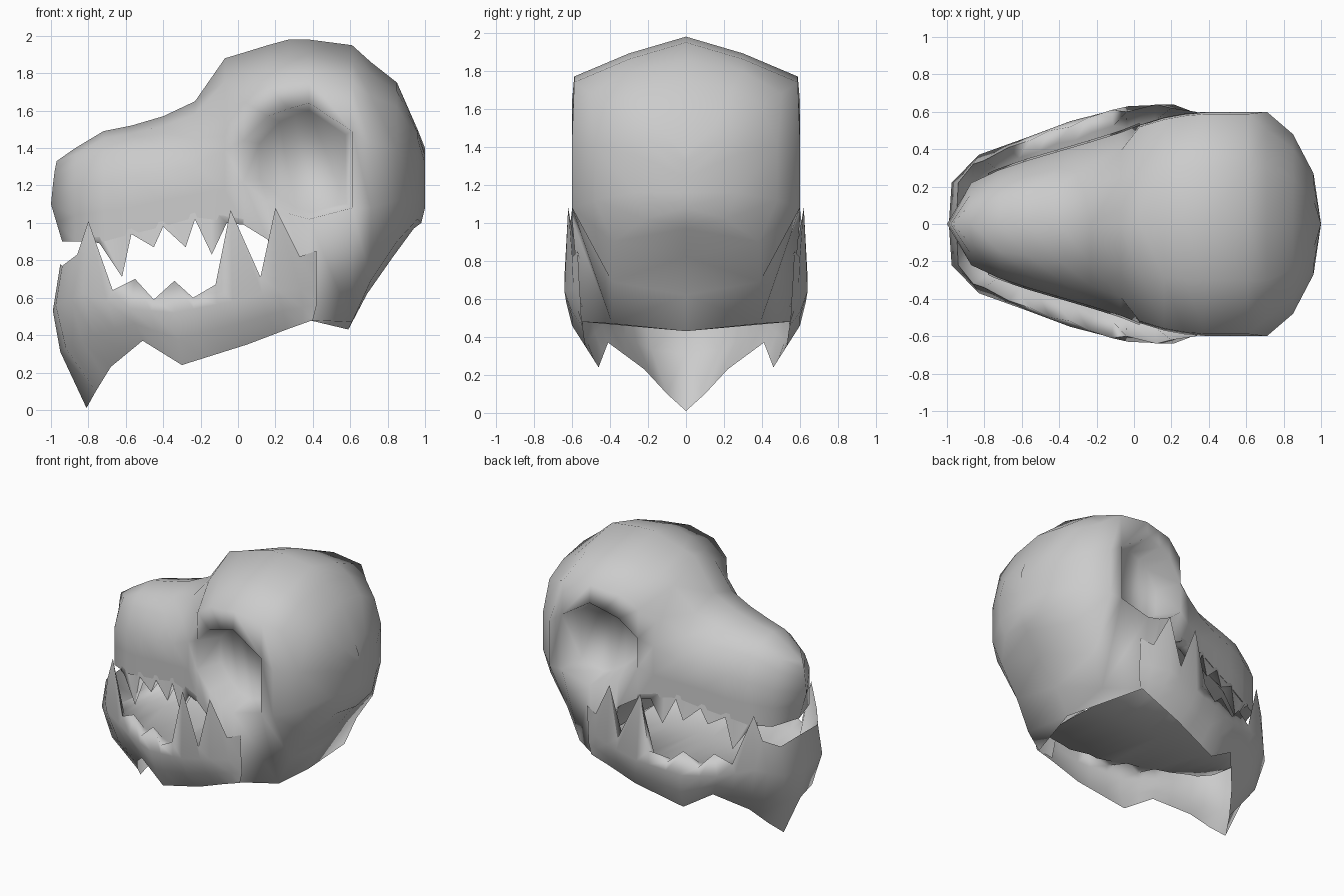
import bpy, bmesh, math
from mathutils import Vector

cube = bpy.data.objects.get("Cube")
if cube:
    bpy.data.objects.remove(cube)

bone = bpy.data.materials.new("bone_grey")
bone.use_nodes = True
COLOUR = (0.6, 0.6, 0.6, 1)
bone.diffuse_color = COLOUR
bone.node_tree.nodes["Principled BSDF"].inputs["Base Color"].default_value = COLOUR


def finish(bm, name, angle=180):
    """Turn a half mesh (y >= 0) into a mirrored, smooth object."""
    mesh = bpy.data.meshes.new(name)
    bm.to_mesh(mesh)
    bm.free()
    mesh.materials.append(bone)
    obj = bpy.data.objects.new(name, mesh)
    bpy.context.collection.objects.link(obj)
    mirror = obj.modifiers.new("mirror", 'MIRROR')
    mirror.use_axis = (False, True, False)
    mirror.merge_threshold = 0.002
    bpy.ops.object.select_all(action='DESELECT')
    obj.select_set(True)
    bpy.context.view_layer.objects.active = obj
    bpy.ops.object.shade_smooth_by_angle(angle=math.radians(angle))


def loft(bm, columns):
    """Join neighbouring columns of points; columns run top to bottom."""
    grid = [[bm.verts.new(p) for p in col] for col in columns]
    faces = {}
    for i in range(len(grid) - 1):
        a, b = grid[i], grid[i + 1]
        for j in range(max(len(a), len(b)) - 1):
            loop = [c[k] for c, k in ((a, j), (b, j), (b, j + 1), (a, j + 1)) if k < len(c)]
            if len(loop) > 2:
                faces[i, j] = bm.faces.new(loop)
    return faces


def sample(table, x):
    """Interpolate a list of (key, point, point, ...) rows at key x."""
    for a, b in zip(table, table[1:]):
        if x <= b[0]:
            t = (x - a[0]) / (b[0] - a[0])
            return [Vector(p).lerp(Vector(q), t) for p, q in zip(a[1:], b[1:])]


# Skull stations: x, half width, crown, shoulder, upper side, lower side, edge, underside
STATIONS = [
    (-.87, .22, 1.40, 1.30, 1.18, 1.04, .90),
    (-.72, .29, 1.49, 1.38, 1.22, 1.06, .90),
    (-.57, .34, 1.52, 1.40, 1.25, 1.08, .94),
    (-.40, .39, 1.57, 1.42, 1.27, 1.12, .98),
    (-.23, .44, 1.65, 1.45, 1.31, 1.15, 1.03),
    (-.07, .49, 1.88, 1.57, 1.39, 1.18, 1.01),
    (.03, .53, 1.91, 1.65, 1.44, 1.22, .99),
    (.16, .57, 1.95, 1.74, 1.57, 1.11, .91),
    (.27, .59, 1.98, 1.75, 1.61, 1.05, .46),
    (.38, .60, 1.98, 1.77, 1.64, 1.02, .48),
    (.61, .60, 1.95, 1.74, 1.49, 1.08, .47, .43),
    (.71, .60, 1.86, 1.68, 1.42, 1.08, .69, .62),
    (.85, .48, 1.75, 1.62, 1.40, 1.12, .90, .82),
    (.96, .27, 1.50, 1.45, 1.36, 1.16, 1.02, .97),
]


def section(x, w, crown, shoulder, upper, lower, edge, under=None):
    if x < -.1:
        slope, round_top, round_low = .35, .75, 1
    elif x < 0:
        slope, round_top, round_low = .4, .8, 1
    elif x < .65:
        slope, round_top, round_low = .42, .98, 1 if x < .2 else .92
    else:
        slope, round_top, round_low = .35, .84, .8
    if .6 < x < .8:
        round_low = .65
    pts = [(x, 0, crown), (x, w * .5, crown - (crown - shoulder) * slope),
           (x, w * round_top, shoulder), (x, w, upper), (x, w, lower),
           (x, w * round_low, edge)]
    if under:
        pts.append((x - .02, 0, under))
    return pts


nose = [(-.97, 0, 1.33), (-.98, 0, 1.28), (-.99, 0, 1.2),
        (-1, 0, 1.1), (-.97, 0, 1), (-.94, 0, .9)]
back = [(1, 0, z) for z in (1.4, 1.36, 1.32, 1.24, 1.16, 1.08)] + [(.98, 0, 1)]
bm = bmesh.new()
faces = loft(bm, [nose] + [section(*s) for s in STATIONS] + [back])

# Eye socket: sink the side faces behind the brow
bm.normal_update()
socket = [f for (i, j), f in faces.items() if j == 3 and 7 <= i <= 10]
bmesh.ops.inset_region(bm, faces=socket, thickness=.035, depth=-.18,
                       use_boundary=True, use_even_offset=True)
finish(bm, "skull")

# Palate: roof of the mouth, dropping to the throat
bm = bmesh.new()
roof = [[(s[0], s[1], s[6]), (s[0], 0, s[6])] for s in STATIONS if s[0] < .2]
loft(bm, [[nose[-1], nose[-1]]] + roof + [[(.4, .555, .56), (.4, 0, .57)]])
bmesh.ops.remove_doubles(bm, verts=bm.verts, dist=.001)
finish(bm, "palate")

# Lower jaw body: swell, middle and lower edge, from chin to hinge
JAW = [
    (-.97, (-.99, 0, .53), (-.95, 0, .31), (-.81, 0, .01)),
    (-.94, (-.975, .22, .56), (-.92, .18, .33), (-.76, .1, .1)),
    (-.8, (-.83, .37, .62), (-.77, .32, .4), (-.68, .22, .23)),
    (-.55, (-.58, .46, .54), (-.55, .44, .46), (-.51, .41, .37)),
    (-.34, (-.34, .55, .52), (-.32, .52, .38), (-.3, .46, .24)),
    (-.04, (-.03, .63, .58), (0, .6, .46), (.05, .53, .35)),
    (.2, (.21, .64, .64), (.24, .6, .53), (.26, .54, .43)),
    (.42, (.42, .56, .66), (.42, .553, .56), (.4, .55, .48)),
]
# Lower tooth line: tips and gaps
LOWER_TEETH = [
    (-.95, 0, .78), (-.94, .22, .77), (-.86, .32, .83), (-.8, .34, 1.01), (-.67, .41, .64),
    (-.55, .45, .7), (-.45, .5, .59), (-.34, .52, .69), (-.24, .57, .6), (-.12, .61, .67),
    (-.04, .6, 1.07), (.12, .64, .71), (.2, .62, 1.08), (.33, .6, .82), (.42, .57, .85),
]
bm = bmesh.new()
columns = []
for x, y, z in LOWER_TEETH:
    body = sample(JAW, x) if y else JAW[0][1:]
    columns.append([(x * .92, 0, .57), (x * .92, y * .86, .59), (x, y, z), *body])
loft(bm, columns)
finish(bm, "lower_jaw", 120)

# Upper teeth: wedges hanging from the lip
LIP = [(s[0], (s[0], s[1], s[6])) for s in STATIONS if s[0] < .2]
UPPER_TEETH = [
    (-.78, .9), (-.74, .89), (-.62, .71), (-.57, .94), (-.45, .87), (-.4, .98),
    (-.28, .87), (-.23, 1.02), (-.14, .83), (-.06, 1), (.03, .99),
]
bm = bmesh.new()
columns = []
for x, z in UPPER_TEETH:
    lip = sample(LIP, x)[0]
    columns.append([(x, lip.y - .01, lip.z + .06), (x, lip.y + .01, z),
                    (x, lip.y - .08, lip.z)])
loft(bm, columns)
finish(bm, "upper_teeth", 120)
